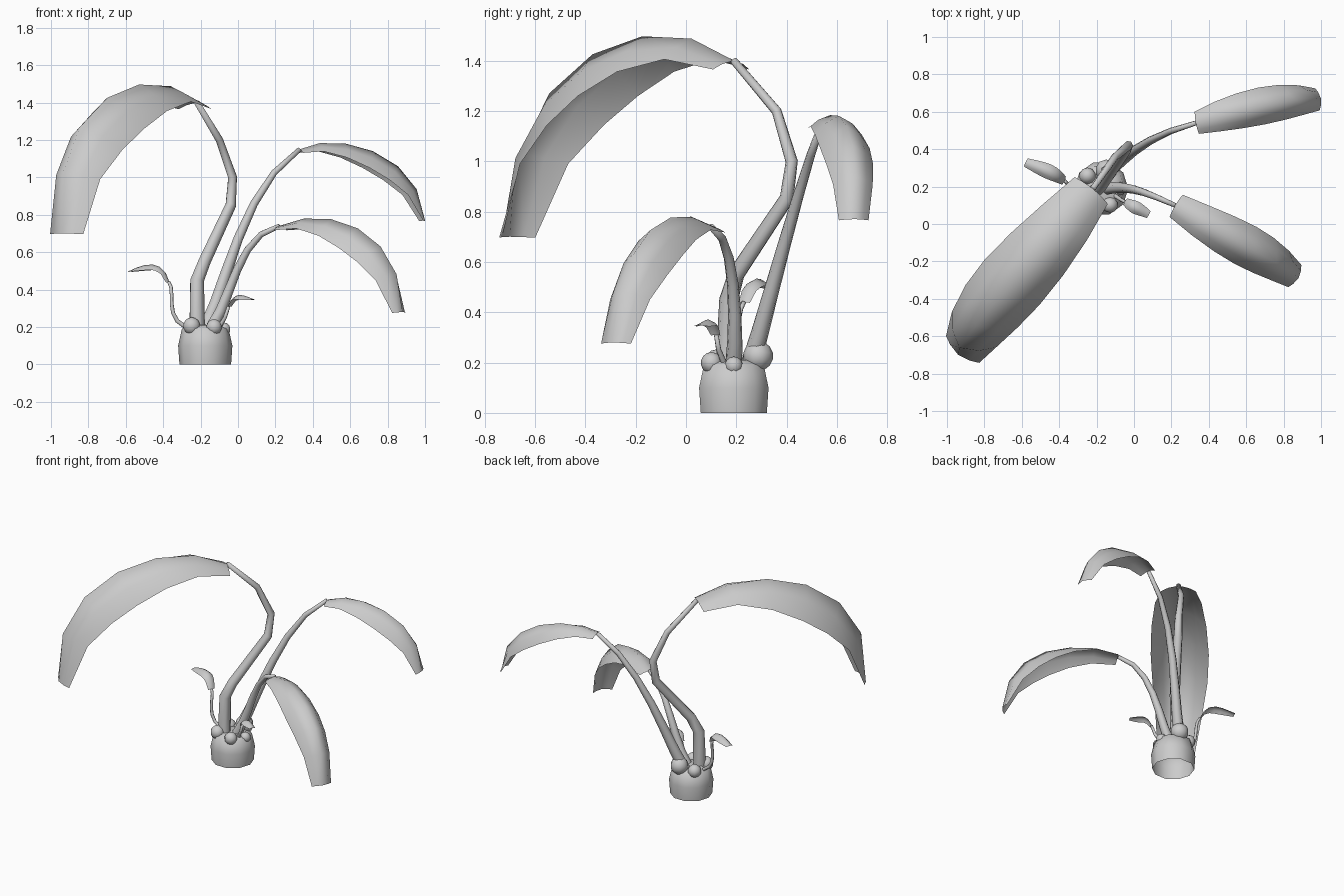
import bpy, bmesh, math
from mathutils import Vector
from mathutils.geometry import interpolate_bezier

default_cube = bpy.data.objects.get("Cube")
if default_cube:
    bpy.data.objects.remove(default_cube, do_unlink=True)

TONE = (.6, .6, .6, 1)
grey = bpy.data.materials.new("plain_grey")
grey.use_nodes = True
grey.diffuse_color = TONE
grey.node_tree.nodes["Principled BSDF"].inputs["Base Color"].default_value = TONE


def finish(name, bm):
    """Turn a bmesh into a smooth shaded object."""
    mesh = bpy.data.meshes.new(name)
    bm.to_mesh(mesh)
    bm.free()
    mesh.materials.append(grey)
    for polygon in mesh.polygons:
        polygon.use_smooth = True
    part = bpy.data.objects.new(name, mesh)
    bpy.context.collection.objects.link(part)


def skin(bm, rows, closed):
    """Bridge neighbouring rows of points with quads; cap closed tubes."""
    rows = [[bm.verts.new(point) for point in row] for row in rows]
    for low, high in zip(rows, rows[1:]):
        pairs = list(zip(low, high))
        following = pairs[1:] + pairs[:1] if closed else pairs[1:]
        for (a, b), (d, c) in zip(pairs, following):
            bm.faces.new((a, d, c, b))
    if closed:
        bm.faces.new(rows[-1])


def ring(centre, u, v, radius, sides):
    angles = [math.tau * k / sides for k in range(sides)]
    return [centre + radius * (math.cos(a) * u + math.sin(a) * v) for a in angles]


def directions(points):
    """Unit tangent at every point of a path."""
    ahead = points[1:] + points[-1:]
    behind = points[:1] + points[:-1]
    return [(a - b).normalized() for a, b in zip(ahead, behind)]


def stem(name, points, thick, thin):
    """Tapered tube along a path."""
    rows = []
    for i, (point, along) in enumerate(zip(points, directions(points))):
        u = along.cross(Vector((.8, -.6, 0))).normalized()
        radius = thick + (thin - thick) * i / (len(points) - 1)
        rows.append(ring(point, u, along.cross(u), radius, 7))
    bm = bmesh.new()
    skin(bm, rows, closed=True)
    finish(name, bm)


def leaf(name, ridge, width, depth):
    """Arched blade: both sides fold down from the ridge, most past the middle."""
    span = ridge[-1] - ridge[0]
    side = Vector((span.y, -span.x, 0)).normalized()
    rows = []
    for i, (point, along) in enumerate(zip(ridge, directions(ridge))):
        t = i / (len(ridge) - 1)
        up = side.cross(along).normalized()
        reach = width * (.6 + .4 * math.sin(math.pi * t))
        droop = depth * (.2 + .8 * math.sin(math.pi * t ** 1.3))
        rows.append([point + side * reach * k - up * droop * abs(k) ** 1.7
                     for k in (-1, -.6, 0, .6, 1)])
    bm = bmesh.new()
    skin(bm, rows, closed=False)
    finish(name, bm)


def bend(start, handle_a, handle_b, end):
    return interpolate_bezier(start, handle_a, handle_b, end, 7)


def frond(name, path, blade, width, depth, thick, thin):
    """A stem with a leaf growing on from its end."""
    points = [Vector(p) for p in path]
    stem(name + "_stem", points, thick, thin)
    leaf(name + "_leaf", bend(points[-1], *blade), width, depth)


# Pot: open below, shouldered at the top
centre = Vector((-.175, .19, 0))
AXIS_X, AXIS_Y, AXIS_Z = Vector((1, 0, 0)), Vector((0, 1, 0)), Vector((0, 0, 1))
bm = bmesh.new()
skin(bm, [ring(centre + AXIS_Z * height, AXIS_X, AXIS_Y, radius, 10)
          for radius, height in ((.138, 0), (.145, .1), (.125, .19), (.08, .21))], closed=True)
finish("pot", bm)

# Round bulbs around the rim
for angle, radius in ((0, .036), (1.3, .06), (2.4, .045), (3.9, .047), (5.2, .043)):
    spot = centre + Vector((math.cos(angle), math.sin(angle), 0)) * .1
    spot.z = .13 + radius * 1.6
    bm = bmesh.new()
    bmesh.ops.create_uvsphere(bm, u_segments=10, v_segments=7, radius=radius)
    bmesh.ops.translate(bm, verts=bm.verts, vec=spot)
    finish("bulb", bm)

# Three large fronds
frond("tall",
      ((-.22, .16, .2), (-.22, .17, .45), (-.18, .2, .55), (-.04, .4, .85),
       (-.03, .42, 1), (-.1, .36, 1.2), (-.22, .19, 1.4)),
      ((-.45, -.1, 1.65), (-1.03, -.72, 1.45), (-.94, -.7, .7)),
      width=.19, depth=.19, thick=.043, thin=.016)
frond("back",
      bend((-.17, .26, .2), (-.07, .32, .4), (.02, .46, .95), (.33, .54, 1.15)),
      ((.5, .6, 1.25), (.98, .7, 1.15), (1, .67, .77)),
      width=.1, depth=.1, thick=.04, thin=.013)
frond("front",
      bend((-.14, .19, .2), (-.04, .2, .34), (0, .2, .7), (.22, .1, .74)),
      ((.46, -.05, .86), (.88, -.26, .74), (.88, -.29, .28)),
      width=.115, depth=.12, thick=.034, thin=.013)

# Two small sprouts
frond("left_sprout",
      bend((-.28, .2, .2), (-.4, .2, .25), (-.33, .2, .4), (-.37, .23, .44)),
      ((-.4, .26, .57), (-.5, .3, .54), (-.58, .33, .5)),
      width=.04, depth=.03, thick=.012, thin=.009)
frond("right_sprout",
      ((-.1, .15, .2), (-.07, .13, .25), (-.05, .12, .31)),
      ((-.02, .1, .4), (.03, .08, .37), (.08, .05, .35)),
      width=.035, depth=.025, thick=.012, thin=.009)
